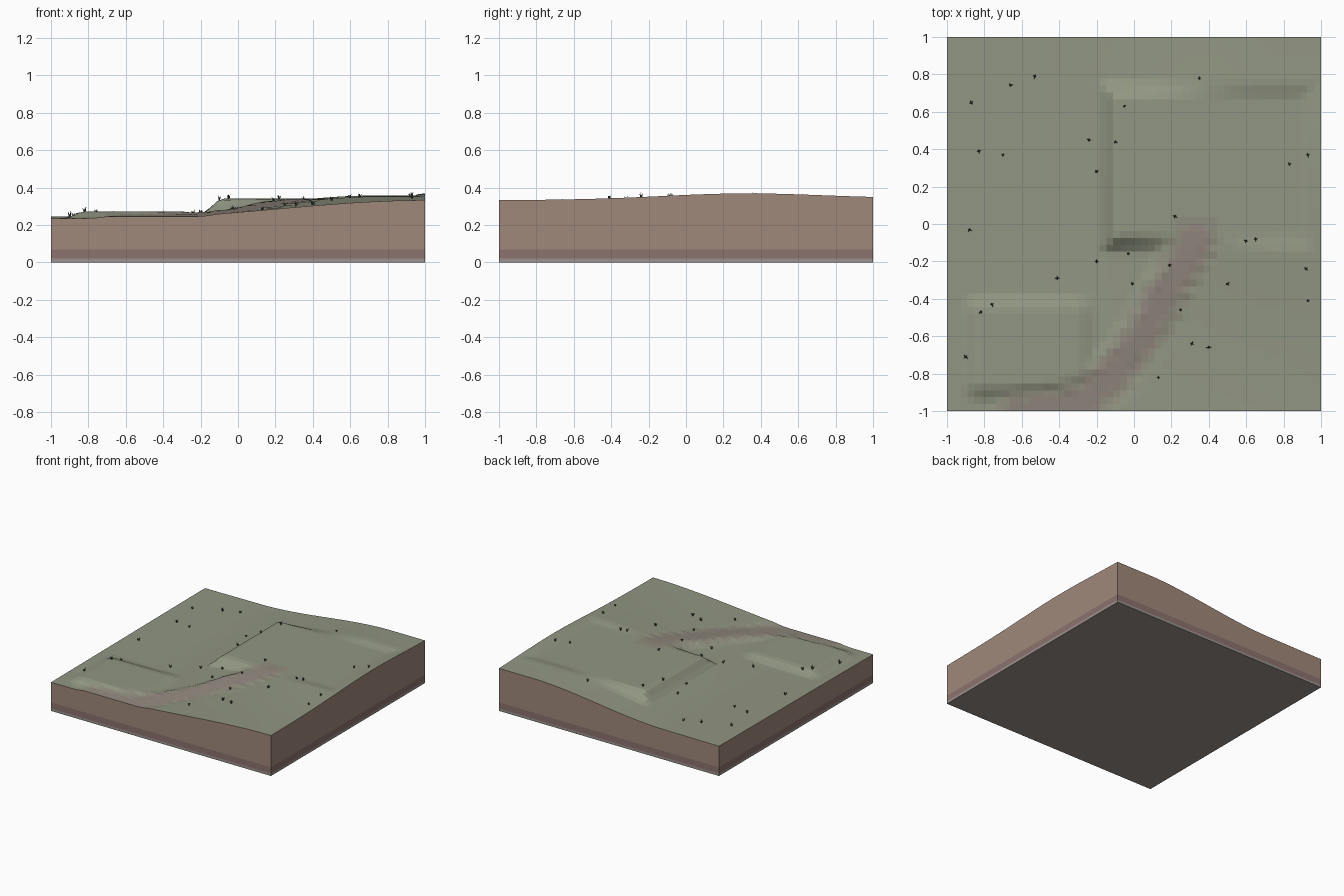
import bpy, bmesh, math, random
from mathutils import Vector, Matrix

if "Cube" in bpy.data.objects:
    bpy.data.objects.remove(bpy.data.objects["Cube"])

random.seed(4)
N = 54          # terrain cells per side
SOIL_Z = 0.07   # underside of the soil layer


def material(name, rgb):
    m = bpy.data.materials.new(name)
    m.diffuse_color = (*rgb, 1)
    m.use_nodes = True
    m.node_tree.nodes["Principled BSDF"].inputs["Base Color"].default_value = m.diffuse_color
    return m


GRASS = material("grass", (0.285, 0.305, 0.225))
VERGE = material("verge", (0.285, 0.275, 0.215))
PATH = material("path", (0.285, 0.245, 0.21))
SOIL = material("soil", (0.35, 0.25, 0.195))
CLAY = material("clay", (0.26, 0.17, 0.155))
STONE = material("stone", (0.33, 0.29, 0.27))
BLADE = material("blade", (0.05, 0.06, 0.045))


def finish(bm, name, mats):
    me = bpy.data.meshes.new(name)
    bm.to_mesh(me)
    bm.free()
    for m in mats:
        me.materials.append(m)
    ob = bpy.data.objects.new(name, me)
    bpy.context.collection.objects.link(ob)
    return ob


def smooth(t):
    t = max(0.0, min(1.0, t))
    return t * t * (3 - 2 * t)


def lerp(a, b, t):
    return a + (b - a) * t


# Height field: rolling hill, two levelled pads and a ramped path
TRACK = [Vector(p) for p in ((-0.62, -1.02), (-0.3, -0.97), (-0.1, -0.8), (0.06, -0.58), (0.34, -0.06))]


def track_distance(x, y):
    p = Vector((x, y))
    best = 9
    for a, b in zip(TRACK, TRACK[1:]):
        d = b - a
        t = max(0, min(1, (p - a).dot(d) / d.length_squared))
        best = min(best, (p - a - d * t).length)
    return best


def hill(x, y):
    k = smooth((y + 1) / 1.3)
    rise = smooth((x + lerp(0.6, 0.5, k)) / lerp(1.6, 1.2, k))
    amp = 0.094 + 0.03 * math.exp(-((y - 0.3) / 0.6) ** 2)
    return 0.235 + 0.005 * (y + 1) + 0.003 * smooth((x + 1) / 0.6) + rise * amp


def outside(x, y, x0, x1, y0, y1, rounded):
    dx, dy = max(x0 - x, x - x1, 0), max(y0 - y, y - y1, 0)
    return math.hypot(dx, dy) if rounded else max(dx, dy)


def height(x, y):
    z = hill(x, y)
    big = outside(x, y, -0.08, 0.88, -0.05, 0.66, False)
    z = lerp(0.34, z, smooth(big / 0.11))
    small = outside(x, y, -0.82, -0.3, -0.85, -0.47, True)
    z = lerp(0.272, z, smooth(small / 0.11))
    ramp = lerp(0.243, 0.34, smooth((y + 1.15) / 1.15) * 0.6 + 0.4 * max(0, (y + 1) / 0.95)) if y < -0.05 else 0.34
    return lerp(ramp, z, smooth((track_distance(x, y) - 0.07) / 0.09))


# Ground surface with skirt of soil
bm = bmesh.new()
grid = []
for j in range(N + 1):
    row = []
    for i in range(N + 1):
        x, y = -1 + 2 * i / N, -1 + 2 * j / N
        z = height(x, y)
        d = track_distance(x, y)
        if 0.06 < d < 0.13 and -0.9 < y < -0.1:
            z += random.uniform(-0.004, 0.004)
        row.append(bm.verts.new((x, y, z)))
    grid.append(row)
for j in range(N):
    for i in range(N):
        f = bm.faces.new((grid[j][i], grid[j][i + 1], grid[j + 1][i + 1], grid[j + 1][i]))
        c = f.calc_center_median()
        d = track_distance(c.x, c.y) + random.uniform(-0.015, 0.015)
        f.material_index = 2 if d < 0.07 else 1 if d < 0.12 else 0
rim = [e for e in bm.edges if e.is_boundary]
skirt = bmesh.ops.extrude_edge_only(bm, edges=rim)["geom"]
for g in skirt:
    if isinstance(g, bmesh.types.BMVert):
        g.co.z = SOIL_Z
    elif isinstance(g, bmesh.types.BMFace):
        g.material_index = 3
bmesh.ops.recalc_face_normals(bm, faces=bm.faces[:])
bm.faces.ensure_lookup_table()
if bm.faces[0].normal.z < 0:
    bmesh.ops.reverse_faces(bm, faces=bm.faces[:])
finish(bm, "ground", (GRASS, VERGE, PATH, SOIL))


# Lower strata
def slab(name, z0, z1, mat):
    bm = bmesh.new()
    bmesh.ops.create_cube(bm, size=1, matrix=Matrix.Translation((0, 0, (z0 + z1) / 2))
                          @ Matrix.Diagonal((2, 2, z1 - z0, 1)))
    finish(bm, name, (mat,))


slab("clay_layer", 0.02, SOIL_Z, CLAY)
slab("stone_layer", 0.0, 0.02, STONE)

# Grass tufts: a few tapered blades leaning outward
TUFTS = [(-.87, .65), (-.66, .74), (-.53, .79), (-.83, .39), (-.7, .37), (-.88, -.03), (-.05, .63),
         (.35, .78), (-.1, .44), (-.24, .45), (-.2, .28), (-.82, -.47), (-.76, -.43), (-.41, -.29),
         (-.2, -.2), (-.03, -.16), (.22, .04), (.83, .32), (.93, .37), (-.9, -.71), (-.01, -.32),
         (.19, -.22), (.6, -.09), (.65, -.08), (.25, -.46), (.5, -.32), (.92, -.24), (.93, -.41),
         (.31, -.64), (.4, -.66), (.13, -.82)]
bm = bmesh.new()
for x, y in TUFTS:
    turn = random.uniform(0, math.tau)
    size = random.uniform(0.024, 0.036)
    for k in range(4):
        h = size * random.uniform(0.8, 1.15)
        m = (Matrix.Translation((x, y, height(x, y) - 0.003))
             @ Matrix.Rotation(turn + k * math.tau / 4, 4, 'Z')
             @ Matrix.Rotation(random.uniform(0.2, 0.6), 4, 'Y')
             @ Matrix.Translation((0, 0, h / 2)))
        bmesh.ops.create_cone(bm, cap_ends=True, segments=3, radius1=0.005, radius2=0, depth=h, matrix=m)
finish(bm, "grass_tufts", (BLADE,))
